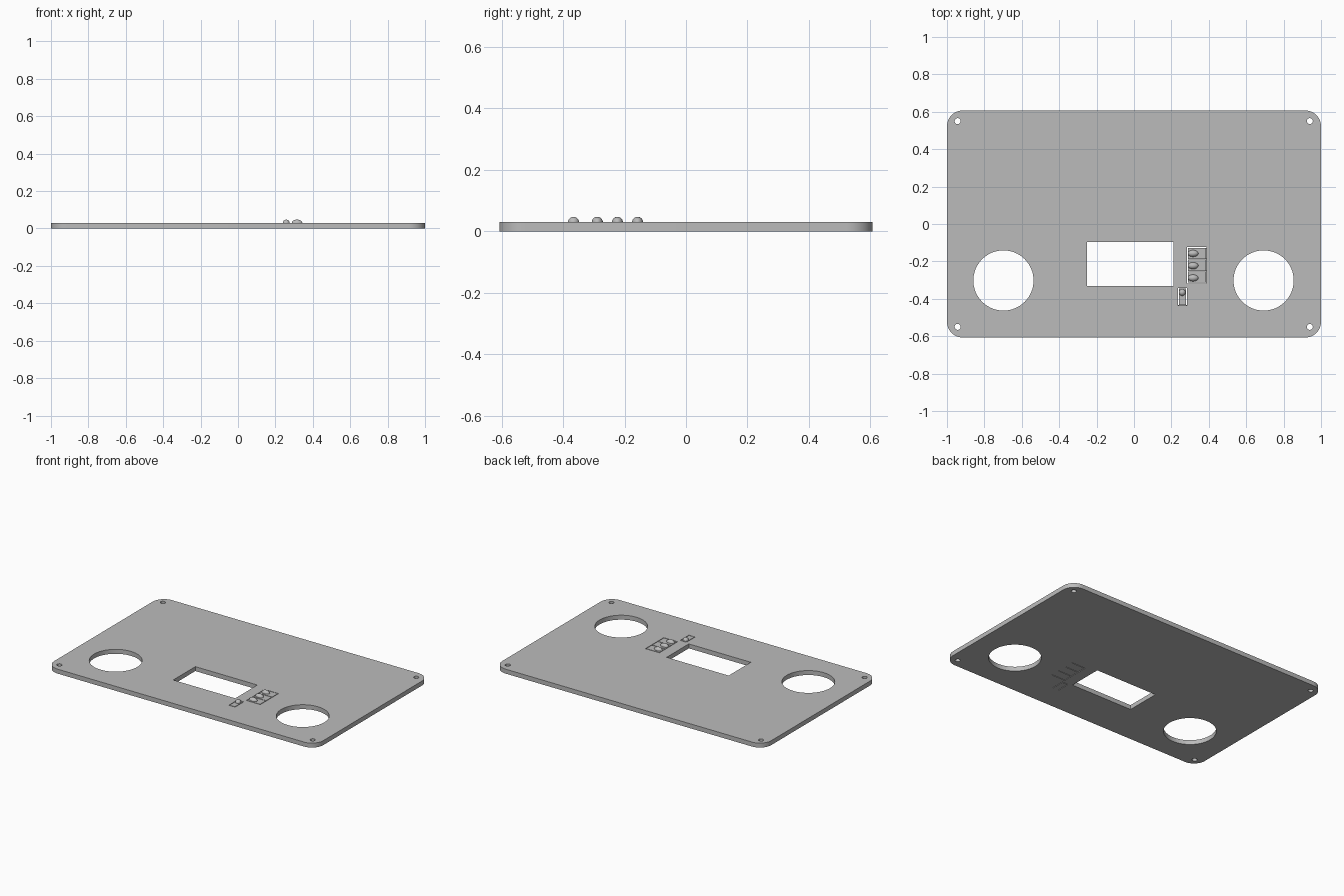
import bpy, bmesh, math
from mathutils import Matrix

if "Cube" in bpy.data.objects:
    bpy.data.objects.remove(bpy.data.objects["Cube"])

T = 0.03            # panel thickness
SLOT = 0.004        # width of the cuts that free the button tabs

grey = bpy.data.materials.new("panel grey")
grey.diffuse_color = (0.5, 0.5, 0.5, 1)
grey.use_nodes = True
grey.node_tree.nodes["Principled BSDF"].inputs["Base Color"].default_value = grey.diffuse_color


def add_object(name, bm):
    bmesh.ops.recalc_face_normals(bm, faces=bm.faces[:])
    mesh = bpy.data.meshes.new(name)
    bm.to_mesh(mesh)
    bm.free()
    mesh.materials.append(grey)
    ob = bpy.data.objects.new(name, mesh)
    bpy.context.collection.objects.link(ob)
    return ob


def smooth(ob):
    bpy.ops.object.select_all(action='DESELECT')
    ob.select_set(True)
    bpy.context.view_layer.objects.active = ob
    bpy.ops.object.shade_smooth_by_angle(angle=math.radians(35))


def box(bm, x0, x1, y0, y1, z0=-0.02, z1=T + 0.02):
    m = Matrix.Translation(((x0 + x1) / 2, (y0 + y1) / 2, (z0 + z1) / 2))
    bmesh.ops.create_cube(bm, size=1, matrix=m @ Matrix.Diagonal((x1 - x0, y1 - y0, z1 - z0, 1)))


def cylinder(bm, x, y, r, n):
    bmesh.ops.create_cone(bm, cap_ends=True, segments=n, radius1=r, radius2=r,
                          depth=T + 0.04, matrix=Matrix.Translation((x, y, T / 2)))


# Panel: rounded rectangle, extruded
W, H, R, N = 1.0, 0.607, 0.085, 12
bm = bmesh.new()
outline = []
for q, (sx, sy) in enumerate([(1, 1), (-1, 1), (-1, -1), (1, -1)]):
    for i in range(N + 1):
        a = math.pi / 2 * (q + i / N)
        outline.append(bm.verts.new((sx * (W - R) + R * math.cos(a),
                                     sy * (H - R) + R * math.sin(a), 0)))
face = bm.faces.new(outline)
ext = bmesh.ops.extrude_face_region(bm, geom=[face])
bmesh.ops.translate(bm, vec=(0, 0, T),
                    verts=[v for v in ext["geom"] if isinstance(v, bmesh.types.BMVert)])
panel = add_object("panel", bm)

# Openings: two round dial holes, screen window, four screw holes
bm = bmesh.new()
for x in (-0.698, 0.693):
    cylinder(bm, x, -0.302, 0.161, 64)
for x in (-0.943, 0.94):
    for y in (-0.55, 0.55):
        cylinder(bm, x, y, 0.016, 24)
box(bm, -0.25, 0.211, -0.331, -0.096)
openings = add_object("openings_cutter", bm)

# Slots around the tabs: a comb for three buttons, a U for the small one
bars = bmesh.new()
for i in range(4):
    y = -0.125 - i * 0.0635
    box(bars, 0.285, 0.388, y - SLOT / 2, y + SLOT / 2)
for x in (0.238, 0.281):
    box(bars, x - SLOT / 2, x + SLOT / 2, -0.433, -0.344)
bar_slots = add_object("side_slots_cutter", bars)

ends = bmesh.new()
box(ends, 0.284, 0.284 + SLOT, -0.3175, -0.123, -0.03, T + 0.03)
box(ends, 0.236, 0.283, -0.346, -0.342, -0.03, T + 0.03)
# shallow hinge grooves at the fixed ends
box(ends, 0.384, 0.388, -0.3175, -0.123, 0.015, T + 0.03)
box(ends, 0.236, 0.283, -0.435, -0.431, 0.015, T + 0.03)
end_slots = add_object("end_slots_cutter", ends)

for cutter in (openings, bar_slots, end_slots):
    mod = panel.modifiers.new(cutter.name, 'BOOLEAN')
    mod.operation = 'DIFFERENCE'
    mod.solver = 'EXACT'
    mod.object = cutter
    bpy.context.view_layer.objects.active = panel
    bpy.ops.object.modifier_apply(modifier=mod.name)
    bpy.data.objects.remove(cutter)
smooth(panel)

# Button caps: half domes on the tabs
caps = [(0.316, -0.1575 - i * 0.0655, 0.028) for i in range(3)] + [(0.258, -0.366, 0.018)]
for i, (x, y, rx) in enumerate(caps):
    bm = bmesh.new()
    bmesh.ops.create_uvsphere(bm, u_segments=32, v_segments=16, radius=1,
                              matrix=Matrix.Diagonal((rx, 0.018, 0.018, 1)))
    cut = bmesh.ops.bisect_plane(bm, geom=bm.verts[:] + bm.edges[:] + bm.faces[:],
                                 plane_co=(0, 0, -0.001), plane_no=(0, 0, -1), clear_outer=True)
    bmesh.ops.holes_fill(bm, edges=[e for e in bm.edges if e.is_boundary])
    bmesh.ops.translate(bm, vec=(x, y, T - 0.0005), verts=bm.verts[:])
    smooth(add_object(f"button_cap_{i + 1}", bm))
